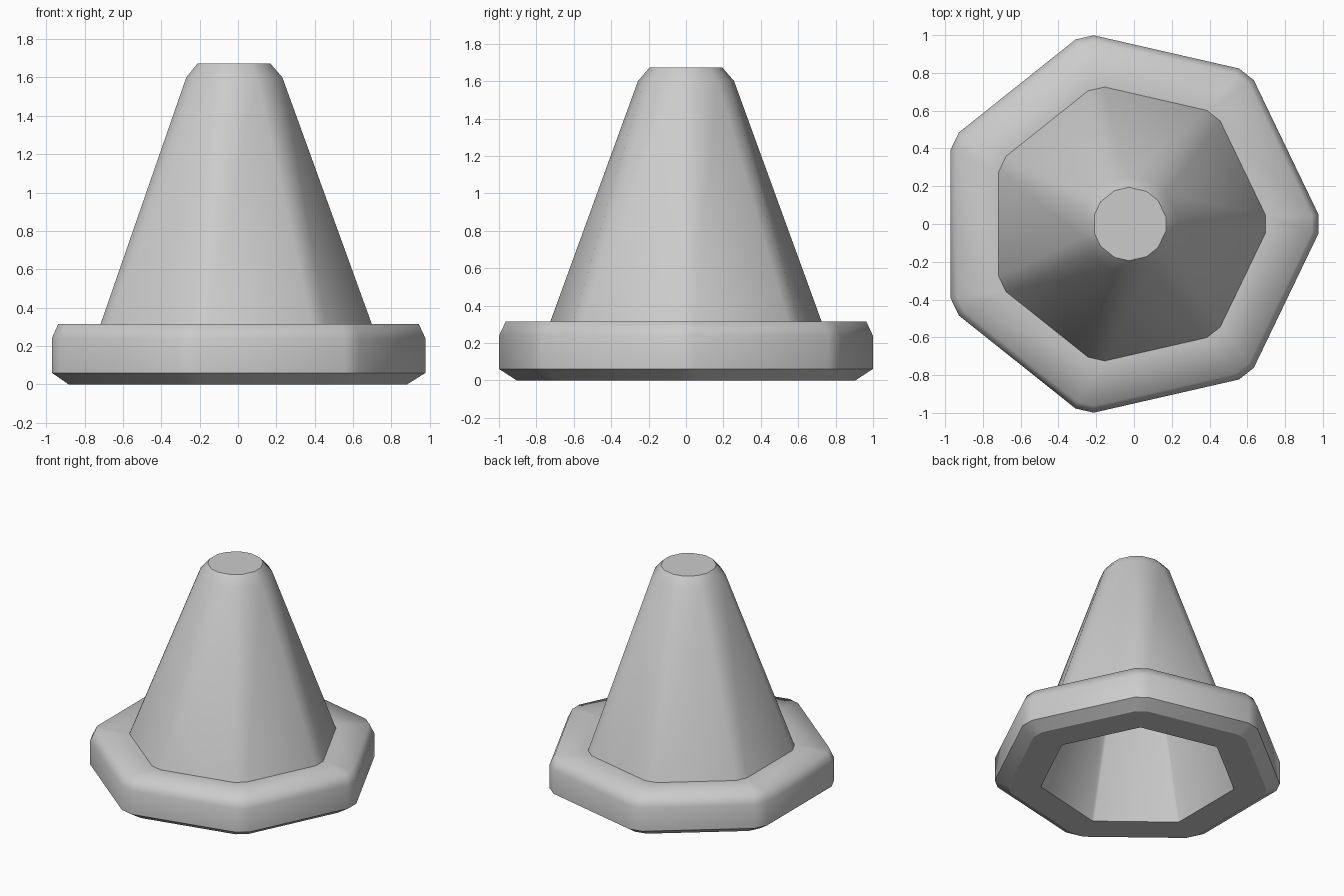
import bpy
import bmesh
from math import sin, cos, tau
from mathutils import Vector

if "Cube" in bpy.data.objects:
    bpy.data.objects.remove(bpy.data.objects["Cube"])


def ring_points(radius, cut, z, cx):
    """Heptagon pointing to +x, with each corner cut off (14 points)."""
    corners = [Vector((cx + radius * cos(tau * k / 7), radius * sin(tau * k / 7), z))
               for k in range(7)]
    points = []
    for k, corner in enumerate(corners):
        for other in (corners[k - 1], corners[(k + 1) % 7]):
            points.append(corner + (other - corner).normalized() * cut)
    return points


def loft(name, rings, sharp=(), cap=False):
    """Skin a stack of rings (radius, corner cut, z, centre x) bottom to top."""
    bm = bmesh.new()
    loops = [[bm.verts.new(p) for p in ring_points(*r)] for r in rings]
    for a, b in zip(loops, loops[1:]):
        for i in range(14):
            j = (i + 1) % 14
            bm.faces.new((a[i], a[j], b[j], b[i]))
    if cap:
        bm.faces.new(loops[-1])
    for f in bm.faces:
        f.smooth = True
    for s in sharp:
        for i in range(14):
            bm.edges.get((loops[s][i], loops[s][(i + 1) % 14])).smooth = False
    mesh = bpy.data.meshes.new(name)
    bm.to_mesh(mesh)
    bm.free()
    obj = bpy.data.objects.new(name, mesh)
    bpy.context.collection.objects.link(obj)
    return obj


# Base slab: underside ring, lower chamfer, side, rounded rim, top face
loft("base_slab", [
    (0.695, 0.01, 0.0, -0.036),
    (0.94, 0.05, 0.0, -0.036),
    (1.037, 0.055, 0.06, -0.036),
    (1.037, 0.055, 0.24, -0.036),
    (1.00, 0.05, 0.315, -0.036),
    (0.755, 0.05, 0.315, -0.036),
], sharp=(1, 2))

# Tapered cone with chamfered tip
loft("cone_body", [
    (0.755, 0.05, 0.315, -0.036),
    (0.275, 0.05, 1.60, -0.022),
    (0.209, 0.043, 1.673, -0.022),
], sharp=(2,), cap=True)

# Hollow inside, open at the bottom
hollow = loft("inner_hollow", [
    (0.695, 0.01, 0.0, -0.036),
    (0.18, 0.01, 1.55, -0.025),
], sharp=(1,), cap=True)
hollow.data.flip_normals()
